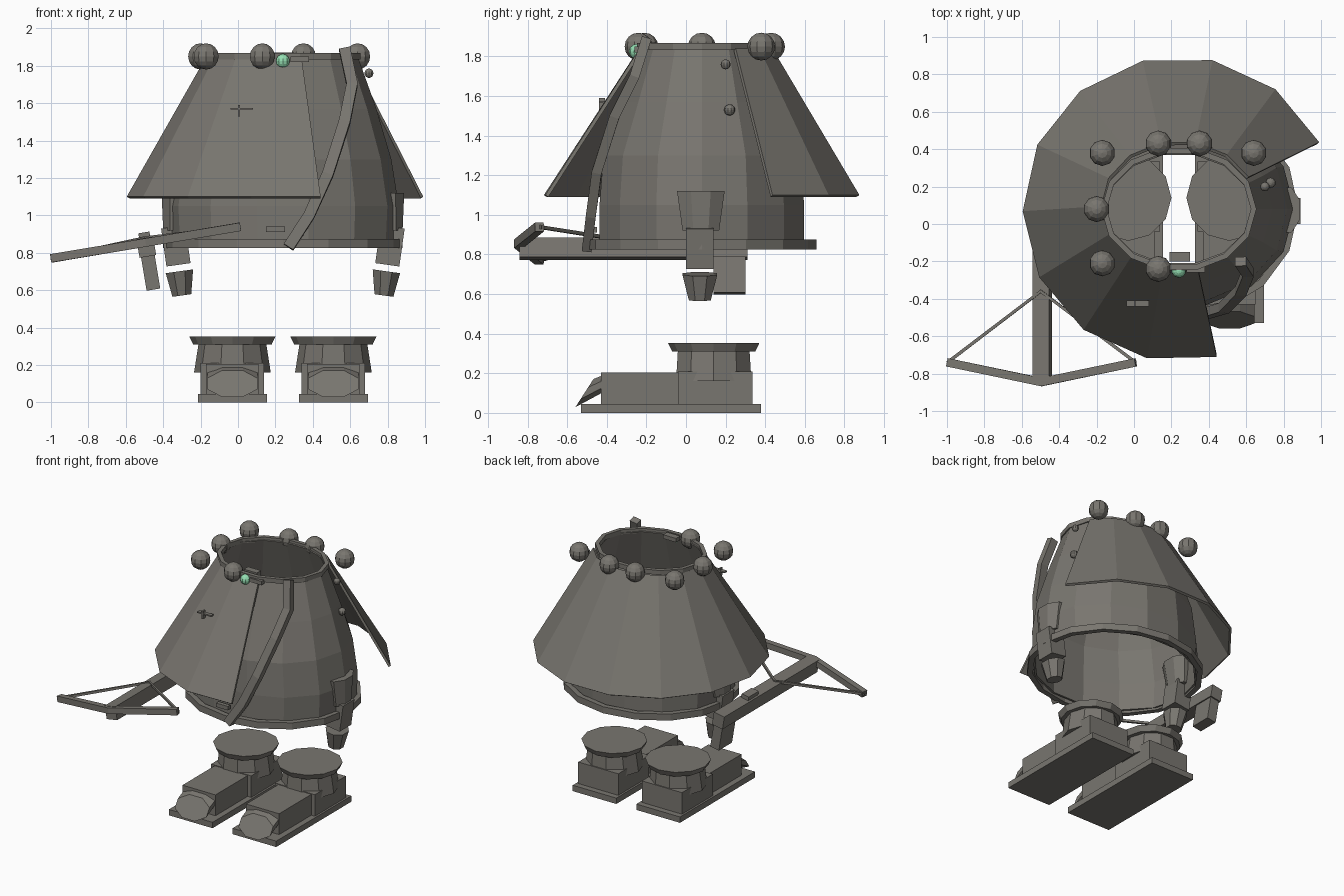
import bpy, bmesh
from math import sin, cos, pi, radians
from mathutils import Vector, Matrix

cube = bpy.data.objects.get("Cube")
if cube:
    bpy.data.objects.remove(cube)


def material(name, rgb):
    mat = bpy.data.materials.new(name)
    mat.use_nodes = True
    color = (*rgb, 1)
    mat.diffuse_color = color
    mat.node_tree.nodes["Principled BSDF"].inputs["Base Color"].default_value = color
    return mat


GREY = material("warm grey", (0.19, 0.18, 0.16))
GREEN = material("gem green", (0.3, 0.74, 0.45))
CX, CY = 0.24, 0.08   # robe axis


def finish(name, bm, mat=GREY, solid=0):
    bmesh.ops.recalc_face_normals(bm, faces=bm.faces)
    mesh = bpy.data.meshes.new(name)
    bm.to_mesh(mesh)
    bm.free()
    mesh.materials.append(mat)
    obj = bpy.data.objects.new(name, mesh)
    bpy.context.collection.objects.link(obj)
    if solid:
        mod = obj.modifiers.new("thickness", "SOLIDIFY")
        mod.thickness = solid
    return obj


def ellipse(x, y, z, rx, ry, sides, start=0.0, step=None):
    step = step or 2 * pi / sides
    return [Vector((x + rx * cos(start + step * i), y + ry * sin(start + step * i), z))
            for i in range(sides)]


def loft(name, rings, closed=True, caps=True, solid=0, matrix=None):
    bm = bmesh.new()
    rows = [[bm.verts.new(p) for p in ring] for ring in rings]
    n = len(rows[0])
    for a, b in zip(rows, rows[1:]):
        for i in range(n if closed else n - 1):
            j = (i + 1) % n
            bm.faces.new((a[i], a[j], b[j], b[i]))
    if caps:
        bm.faces.new(rows[0])
        bm.faces.new(rows[-1])
    if matrix:
        bm.transform(matrix)
    return finish(name, bm, solid=solid)


def box(name, x, y, z, matrix=None):
    """Box from (min, max) pairs along each axis."""
    rings = [[Vector((x[0], y[0], h)), Vector((x[1], y[0], h)),
              Vector((x[1], y[1], h)), Vector((x[0], y[1], h))] for h in z]
    return loft(name, rings, matrix=matrix)


def ball(name, loc, r, mat=GREY):
    bm = bmesh.new()
    bmesh.ops.create_uvsphere(bm, u_segments=10, v_segments=8, radius=r,
                              matrix=Matrix.Translation(loc))
    return finish(name, bm, mat)


def sweep(name, path, wide, thick, closed=False, side=None):
    """Rectangular band swept along a path."""
    pts = [Vector(p) for p in path]
    n = len(pts)
    rings = []
    for i, p in enumerate(pts):
        a = pts[i - 1] if i or closed else p
        b = pts[(i + 1) % n] if i < n - 1 or closed else p
        t = (b - a).normalized()
        u = (side or Vector((0, 0, 1))).cross(t).normalized()
        v = t.cross(u)
        u, v = u * thick / 2, v * wide / 2
        rings.append([p + u + v, p - u + v, p - u - v, p + u - v])
    if closed:
        rings.append(rings[0])
    obj = loft(name, rings, caps=not closed)
    if closed:
        bm = bmesh.new()
        bm.from_mesh(obj.data)
        bmesh.ops.remove_doubles(bm, verts=bm.verts, dist=0.0001)
        bmesh.ops.recalc_face_normals(bm, faces=bm.faces)
        bm.to_mesh(obj.data)
        bm.free()
    return obj


# Robe: open faceted shell with hem and collar bands
profile = [(0.84, 0.61, 0.53), (1.05, 0.62, 0.53), (1.3, 0.58, 0.51),
           (1.57, 0.5, 0.41), (1.85, 0.4, 0.31)]
loft("robe", [ellipse(CX, CY, z, rx, ry, 14) for z, rx, ry in profile],
     caps=False, solid=0.015)
sweep("hem_band", ellipse(CX, CY, 0.85, 0.62, 0.56, 16), 0.05, 0.04, closed=True)
sweep("collar_band", ellipse(CX, CY, 1.85, 0.4, 0.32, 14), 0.035, 0.03, closed=True)

# Cape: pleated cone, open at the front left
step = radians(25.8)
first = radians(26)
cape_low = ellipse(CX, CY, 1.1, 0.835, 0.815, 11, first, step)
cape_top = ellipse(CX, CY + 0.02, 1.84, 0.415, 0.345, 11, first, step)
loft("cape", [cape_low, cape_top], closed=False, caps=False, solid=0.018)

# Sash hanging down the front
sash = [(0.57, -0.2, 1.89), (0.61, -0.26, 1.7), (0.57, -0.36, 1.5),
        (0.48, -0.45, 1.22), (0.38, -0.48, 1.0), (0.27, -0.5, 0.83)]
sweep("sash", sash, 0.06, 0.05, side=Vector((1, 0, 0)))
box("belt_tab", (0.15, 0.25), (-0.48, -0.45), (0.91, 0.94))

# Necklace beads and gem
beads = [(-0.17, 0.38), (-0.2, 0.08), (-0.17, -0.21), (0.13, -0.24),
         (0.13, 0.43), (0.35, 0.43), (0.64, 0.38)]
for x, y in beads:
    ball("necklace_bead", (x, y, 1.85), 0.07)
ball("necklace_gem", (CX, -0.25, 1.825), 0.038, GREEN)
box("collar_clasp", (0.19, 0.3), (-0.2, -0.15), (1.84, 1.87))
box("collar_bar", (0.28, 0.38), (-0.26, -0.22), (1.82, 1.85))
ball("side_button", (0.7, 0.2, 1.76), 0.025)
ball("side_button", (0.73, 0.22, 1.53), 0.028)

# Small cross ornament on the cape
box("ornament_bar", (-0.04, 0.08), (-0.44, -0.41), (1.565, 1.575))
box("ornament_post", (0.0, 0.01), (-0.44, -0.41), (1.53, 1.59))

# Sleeves and hands, mirrored about the robe axis
for s in (-1, 1):
    x = CX + s * 0.58
    loft("sleeve_cuff", [ellipse(x, 0.075, 0.92, 0.065, 0.1, 8, pi / 8),
                         ellipse(x - s * 0.01, 0.075, 1.12, 0.085, 0.13, 8, pi / 8)])
    tilt = Matrix.Translation((x - s * 0.01, 0.07, 0.82)) @ Matrix.Rotation(s * radians(8), 4, "Y")
    box("forearm", (-0.065, 0.065), (-0.07, 0.07), (-0.085, 0.12), tilt)
    loft("hand", [ellipse(s * 0.005, 0, -0.25, 0.055, 0.06, 8, pi / 8),
                  ellipse(0, 0, -0.12, 0.08, 0.095, 8, pi / 8)], matrix=tilt)

# Shoes
for s in (-1, 1):
    x = CX + s * 0.27
    box("shoe_sole", (x - 0.185, x + 0.185), (-0.53, 0.38), (0, 0.045))
    box("shoe_heel", (x - 0.17, x + 0.17), (-0.04, 0.335), (0.045, 0.21))
    box("shoe_front", (x - 0.14, x + 0.14), (-0.43, -0.04), (0.045, 0.205))
    toe = [[Vector((x + 0.145 * cos(a), y + dy * sin(a), z + 0.055 * sin(a)))
            for a in [pi / 8 + pi / 4 * i for i in range(8)]]
           for y, z, dy in ((-0.41, 0.15, 0.02), (-0.52, 0.13, 0.06))]
    for p in toe[1]:
        p.y, p.z = -0.52 + (p.z - 0.1) * 0.9 - 0.02, p.z - 0.03 + (p.z - 0.13) * 0.4
    loft("shoe_toe", toe)
    loft("shoe_ankle", [ellipse(x, 0.14, 0.16, 0.205, 0.2, 10),
                        ellipse(x, 0.14, 0.32, 0.18, 0.19, 10)])
    loft("shoe_rim", [ellipse(x, 0.14, 0.31, 0.21, 0.21, 12),
                      ellipse(x, 0.14, 0.352, 0.23, 0.23, 12)])

# Crossbow, built upright and rolled to one side
roll = Matrix.Translation((-0.49, 0, 0.83)) @ Matrix.Rotation(radians(-9.5), 4, "Y")
box("crossbow_stock", (-0.045, 0.045), (-0.84, 0.31), (-0.05, 0.05), roll)
box("crossbow_butt", (-0.037, 0.037), (0.14, 0.3), (-0.23, -0.05), roll)
box("crossbow_nut", (-0.03, 0.03), (-0.12, 0.0), (0.05, 0.08), roll)
tips = [roll @ Vector((s * 0.51, -0.74, 0.025)) for s in (-1, 1)]
middle = roll @ Vector((0, -0.845, 0.025))
nock = roll @ Vector((0, -0.36, 0.05))
sweep("crossbow_limbs", [tips[0], middle, tips[1]], 0.045, 0.045)
sweep("crossbow_string", [tips[0], nock, tips[1]], 0.018, 0.018)
